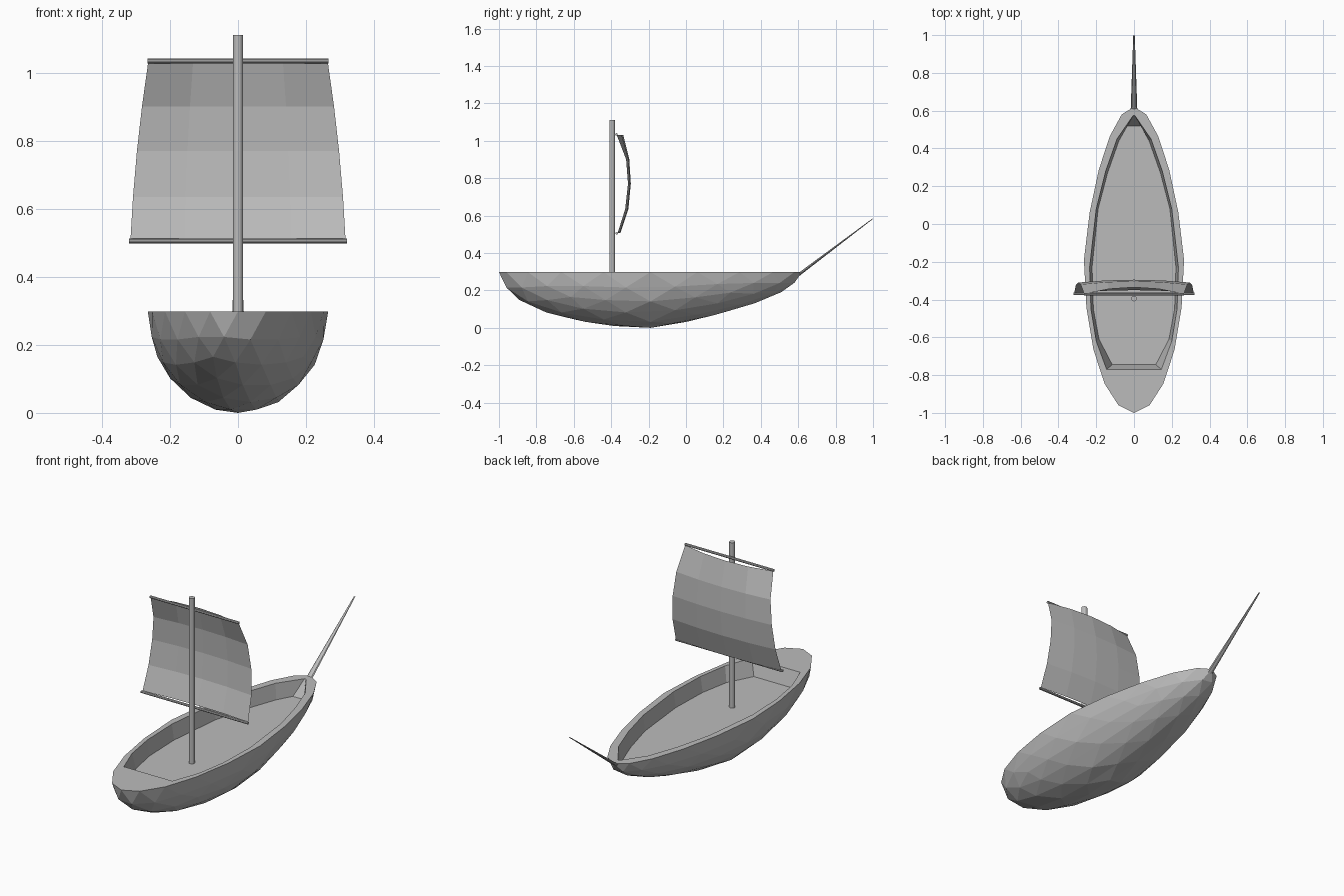
import bpy
import bmesh
from math import sqrt
from mathutils import Vector

if "Cube" in bpy.data.objects:
    bpy.data.objects.remove(bpy.data.objects["Cube"], do_unlink=True)

grey = bpy.data.materials.new("plain_grey")
grey.use_nodes = True
colour = (0.5, 0.5, 0.5, 1)
grey.diffuse_color = colour
grey.node_tree.nodes["Principled BSDF"].inputs["Base Color"].default_value = colour


def finish(name, bm, fix_normals=True):
    if fix_normals:
        bmesh.ops.recalc_face_normals(bm, faces=bm.faces)
    mesh = bpy.data.meshes.new(name)
    bm.to_mesh(mesh)
    bm.free()
    mesh.materials.append(grey)
    obj = bpy.data.objects.new(name, mesh)
    bpy.context.collection.objects.link(obj)
    return obj


def pole(name, start, end, r1, r2, sides=12, flatten=1.0):
    """Round or flattened rod running between two points."""
    start, end = Vector(start), Vector(end)
    axis = end - start
    bm = bmesh.new()
    bmesh.ops.create_cone(bm, cap_ends=True, segments=sides, radius1=r1,
                          radius2=r2, depth=axis.length)
    bmesh.ops.scale(bm, vec=(1, flatten, 1), verts=bm.verts)
    obj = finish(name, bm)
    obj.location = (start + end) / 2
    obj.rotation_euler = Vector((0, 0, 1)).rotation_difference(axis).to_euler()
    return obj


# Hull: lower half of a faceted ball, stretched and tapered to one end
RIM_Z, FLOOR_Z = 0.298, 0.215
bm = bmesh.new()
bmesh.ops.create_icosphere(bm, subdivisions=3, radius=1)
bmesh.ops.delete(bm, geom=[v for v in bm.verts if v.co.z > 0.01], context='VERTS')
for v in bm.verts:
    x, y, z = v.co
    u = max(y, 0)
    v.co = (x * 0.265 * (1 - 0.22 * u), -0.19 + 0.81 * y,
            RIM_Z + min(z, 0) * 0.298 * (1 - 0.33 * u))
    if abs(z) < 0.01:
        v.co.z = RIM_Z
outer_edges = [e for e in bm.edges if e.is_boundary]

# Cockpit: rim and floor outlines (half), mirrored across the middle
rim_half = [(.004, .575), (.09, .45), (.15, .28), (.2, .08),
            (.235, -.23), (.228, -.45), (.2, -.62), (.145, -.77)]
floor_half = [(.035, .52), (.08, .44), (.14, .27), (.19, .08),
              (.222, -.23), (.215, -.45), (.185, -.61), (.115, -.745)]


def outline(half, z):
    pts = half + [(-x, y) for x, y in reversed(half)]
    return [bm.verts.new((x, y, z)) for x, y in pts]


rim = outline(rim_half, RIM_Z)
floor = outline(floor_half, FLOOR_Z)
count = len(rim)
for i in range(count):
    j = (i + 1) % count
    bm.faces.new((rim[i], rim[j], floor[j], floor[i]))
bm.faces.new(floor)
rim_edges = [bm.edges.get((rim[i], rim[(i + 1) % count])) for i in range(count)]

# Flat gunwale between the hull edge and the cockpit
bmesh.ops.triangle_fill(bm, use_beauty=True, use_dissolve=False,
                        edges=outer_edges + rim_edges, normal=(0, 0, 1))
finish("hull", bm)

# Mast, yards and the slanting spar at the narrow end
pole("mast", (0, -.395, FLOOR_Z - .005), (0, -.395, 1.11), .015, .015)
pole("upper_yard", (-.266, -.372, 1.034), (.266, -.372, 1.034), .007, .007, 8)
pole("lower_yard", (-.32, -.37, .505), (.32, -.37, .505), .007, .007, 8)
pole("slanting_spar", (0, .59, .275), (0, .998, .583), .018, .004, 8, 0.45)

# Sail: billowing grid, with edge and middle depth given per row
rows = [(.508, -.365, -.35), (.635, -.325, -.308), (.77, -.31, -.295),
        (.9, -.32, -.303), (1.03, -.37, -.335)]
columns = 4
bm = bmesh.new()
grid = []
for z, edge_y, mid_y in rows:
    t = (z - rows[0][0]) / (rows[-1][0] - rows[0][0])
    half_width = .316 - .052 * t + .028 * t * (1 - t)
    line = []
    for c in range(columns + 1):
        s = 2 * c / columns - 1
        y = edge_y + (mid_y - edge_y) * (1 - s * s)
        line.append(bm.verts.new((s * half_width, y, z)))
    grid.append(line)
for low, high in zip(grid, grid[1:]):
    for c in range(columns):
        bm.faces.new((low[c], low[c + 1], high[c + 1], high[c]))
finish("sail", bm)
